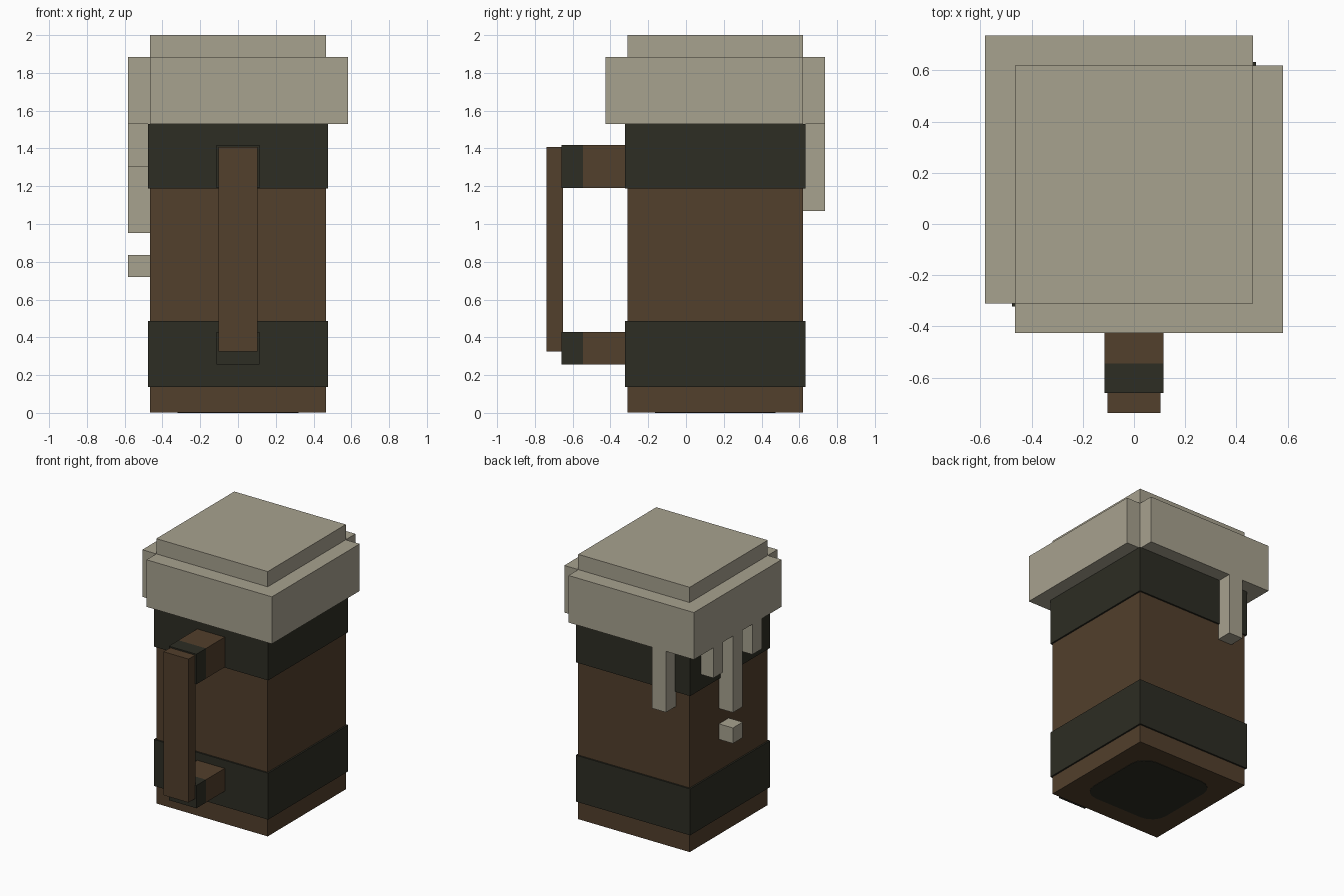
import bpy
import bmesh
from math import cos, sin, radians

old = bpy.data.objects.get("Cube")
if old:
    bpy.data.objects.remove(old, do_unlink=True)


def material(name, rgb):
    mat = bpy.data.materials.new(name)
    mat.use_nodes = True
    mat.diffuse_color = (*rgb, 1)
    mat.node_tree.nodes["Principled BSDF"].inputs["Base Color"].default_value = (*rgb, 1)
    return mat


WOOD = material("brown wood", (0.084, 0.050, 0.025))
IRON = material("dark iron", (0.026, 0.026, 0.017))
FOAM = material("cream foam", (0.390, 0.360, 0.275))


def finish(name, bm, mat):
    bmesh.ops.recalc_face_normals(bm, faces=bm.faces)
    mesh = bpy.data.meshes.new(name)
    bm.to_mesh(mesh)
    bm.free()
    mesh.materials.append(mat)
    obj = bpy.data.objects.new(name, mesh)
    bpy.context.collection.objects.link(obj)
    return obj


def box(name, mat, xs, ys, zs):
    """Box spanning the given (low, high) ranges."""
    bm = bmesh.new()
    bmesh.ops.create_cube(bm, size=1)
    for v in bm.verts:
        v.co = [r[0] if c < 0 else r[1] for c, r in zip(v.co, (xs, ys, zs))]
    return finish(name, bm, mat)


HALF = 0.465          # half width of the tankard
MID = 0.155           # tankard centre in y
UNIT = HALF / 4       # size of one drip
LEFT, BACK, FRONT = -HALF, MID + HALF, MID - HALF
RIM, SHOULDER = 1.53, 1.885

# Wooden body and iron bands
box("body", WOOD, (-HALF, HALF), (FRONT, BACK), (0.003, RIM))
band = HALF + 0.012
for name, zs in (("lower_band", (0.137, 0.487)), ("upper_band", (1.187, RIM))):
    box(name, IRON, (-band, band), (MID - band, MID + band), zs)

# Rounded dark plate under the base
bm = bmesh.new()
ring = []
radius, core = 0.12, 0.20
for quarter in range(4):
    a = radians(45 + 90 * quarter)
    cx, cy = core * 2 ** 0.5 * cos(a), core * 2 ** 0.5 * sin(a)
    for step in range(5):
        t = a + radians(-45 + 22.5 * step)
        ring.append(bm.verts.new((cx + radius * cos(t), MID + cy + radius * sin(t), 0)))
base = bm.faces.new(ring)
out = bmesh.ops.extrude_face_region(bm, geom=[base])
for v in out["geom"]:
    if isinstance(v, bmesh.types.BMVert):
        v.co.z = 0.005
finish("base_plate", bm, IRON)

# Handle: two arms with iron ends, joined by an upright grip
for name, zs in (("lower_arm", (0.255, 0.427)), ("upper_arm", (1.19, 1.417))):
    box(name, WOOD, (-0.115, 0.115), (-0.545, FRONT), zs)
    box(name + "_end", IRON, (-0.115, 0.115), (-0.66, -0.545), zs)
box("grip", WOOD, (-0.104, 0.104), (-0.738, -0.652), (0.325, 1.407))

# Foam: two offset slabs and a cap
box("foam_front", FOAM, (-HALF, HALF + UNIT), (FRONT - UNIT, BACK), (RIM, SHOULDER))
box("foam_back", FOAM, (-HALF - UNIT, HALF), (FRONT, BACK + UNIT), (RIM, SHOULDER))
box("foam_cap", FOAM, (-HALF, HALF), (FRONT, BACK), (SHOULDER, 2.0))

# Drips on one side, counted in units from the back corner
for i, (slot, low, high) in enumerate(((1, 1.302, RIM), (3, 0.953, RIM),
                                       (5, 1.302, RIM), (3, 0.72, 0.837))):
    y = BACK - slot * UNIT
    box("falling_drop" if high < RIM else f"side_drip_{i + 1}", FOAM,
        (LEFT - UNIT, LEFT), (y - UNIT, y), (low, high))

# Drip on the back
box("back_drip", FOAM, (LEFT + UNIT, LEFT + 2 * UNIT), (BACK, BACK + UNIT), (1.07, RIM))
